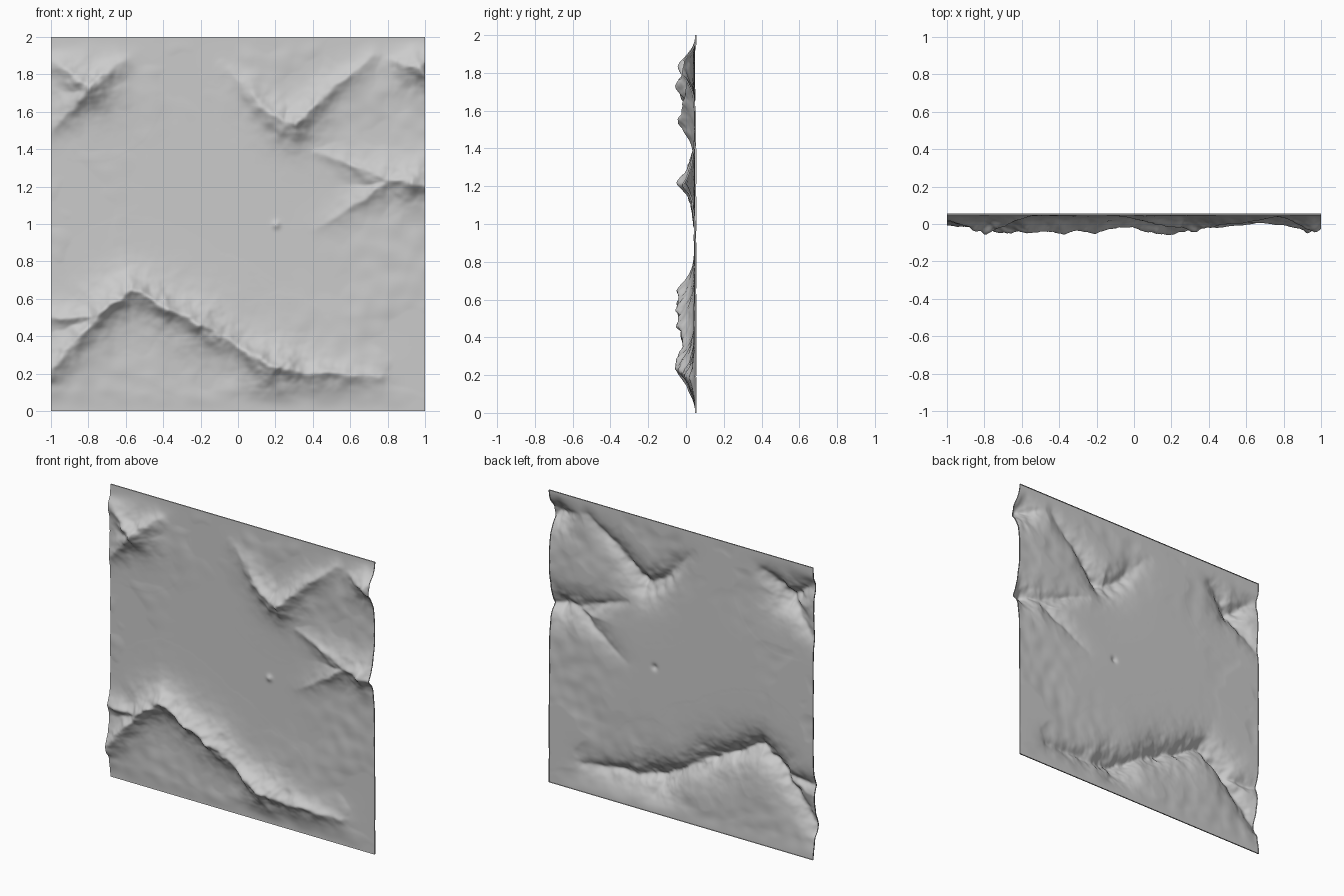
import bpy, bmesh, math
from mathutils import Vector, noise

if "Cube" in bpy.data.objects:
    bpy.data.objects.remove(bpy.data.objects["Cube"])

BASE = 0.048   # y of the flat plain; ridges rise towards -y
N = 230        # grid resolution

# Ridge crests: (x, z, height) way points
RIDGES = [
    # long lower ridge and a spur
    [(-1.02, .2, .05), (-.72, .55, .085), (-.57, .645, .09), (-.2, .46, .1),
     (0, .35, .065), (.19, .23, .115), (.4, .2, .06), (.75, .19, .025)],
    [(-1, .5, .035), (-.76, .5, .07)],
    # upper left peak
    [(-1, 1.87, .02), (-.79, 1.73, .105), (-.63, 1.86, .025)],
    [(-1, 1.5, .015), (-.79, 1.73, .09)],
    # upper middle V-shaped ridge
    [(-.05, 1.82, .01), (.25, 1.53, .07), (.31, 1.53, .085), (.43, 1.65, .055), (.72, 1.9, .015)],
    # top right peak
    [(.85, 1.86, .025), (.96, 1.83, .09), (1.02, 1.77, .06)],
    # right ridge and spur
    [(.42, 1.38, .012), (.8, 1.235, .055), (.93, 1.22, .085), (1.02, 1.2, .055)],
    [(.8, 1.23, .05), (.42, .98, .004)],
]
SEGS = [(a, b) for r in RIDGES for a, b in zip(r, r[1:])]


def ridge_height(x, z):
    """Highest ridge flank at this point, concave fall-off from each crest."""
    best = 0
    for (ax, az, ah), (bx, bz, bh) in SEGS:
        dx, dz = bx - ax, bz - az
        t = ((x - ax) * dx + (z - az) * dz) / (dx * dx + dz * dz)
        t = min(1, max(0, t))
        d = math.hypot(x - ax - t * dx, z - az - t * dz)
        if d < .4:
            h = ah + t * (bh - ah)
            best = max(best, h * math.exp(-(math.sqrt(d * d + .0002) - .014) / (.035 + .35 * h)))
    return best


def terrain(x, z):
    # warp the crests so they wander and grow small gullies
    p = Vector((x * 5, z * 5, 3))
    q, r = p.yzx, p.zxy
    wx = .018 * noise.noise(p) + .012 * noise.noise(p * 3.1)
    wz = .018 * noise.noise(q) + .012 * noise.noise(q * 3.1)
    h = ridge_height(x + wx, z + wz)
    rough = noise.noise(r * 1.6) * .5 + noise.noise(r * 4) * .3 + noise.noise(r * 8) * .12
    h *= 1 + .42 * rough
    # low foothills away from the central plain
    away = min(1, max(0, math.hypot(x + .05, z - 1.05) - .45) / .5)
    h += .012 * away * max(0, noise.noise(p * .8) + .5 * noise.noise(p * 2) + .1)
    # lone knoll in the plain
    h += .012 * math.exp(-((x - .205) ** 2 + (z - .995) ** 2) / .0004)
    # flatten at top and bottom rims
    e = min(1, min(z, 2 - z) / .12)
    return h * e * e * (3 - 2 * e)


bm = bmesh.new()
bmesh.ops.create_grid(bm, x_segments=N, y_segments=N, size=1)
for v in bm.verts:
    x, z = v.co.x, v.co.y + 1
    v.co = (x, BASE - terrain(x, z), z)

# narrow rim turned back around the border
rim = bmesh.ops.extrude_edge_only(bm, edges=[e for e in bm.edges if e.is_boundary])
for v in rim["geom"]:
    if isinstance(v, bmesh.types.BMVert):
        v.co.y += .008
bmesh.ops.recalc_face_normals(bm, faces=bm.faces)
if sum(f.normal.y for f in bm.faces) > 0:
    bmesh.ops.reverse_faces(bm, faces=bm.faces)

mesh = bpy.data.meshes.new("mountain_terrain")
bm.to_mesh(mesh)
bm.free()
ob = bpy.data.objects.new("mountain_terrain", mesh)
bpy.context.collection.objects.link(ob)
bpy.context.view_layer.objects.active = ob
ob.select_set(True)
bpy.ops.object.shade_smooth_by_angle(angle=math.radians(60))
